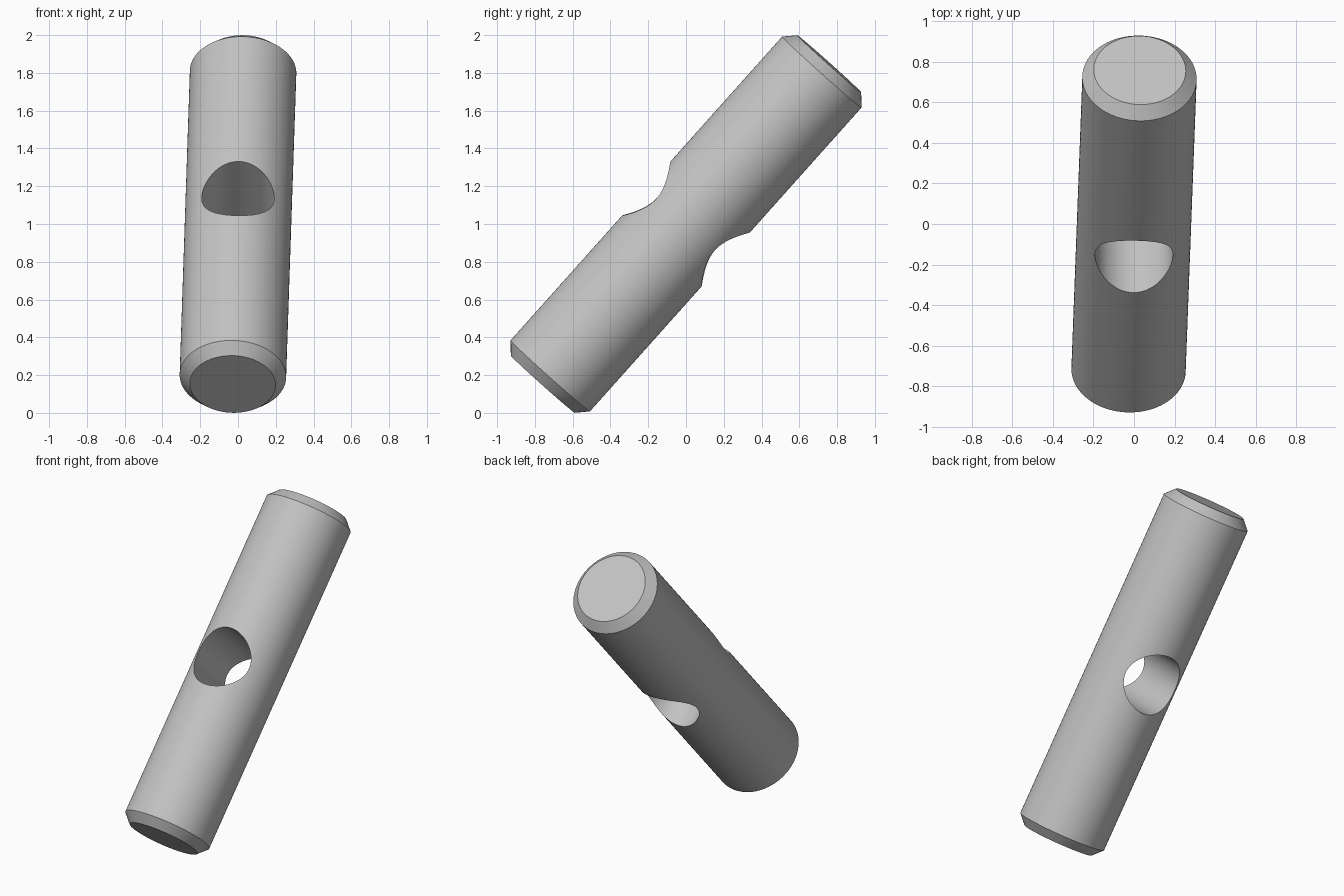
import bpy
import bmesh
from mathutils import Matrix, Vector

cube = bpy.data.objects.get("Cube")
if cube:
    bpy.data.objects.remove(cube, do_unlink=True)

SEGMENTS = 96
CENTER = Vector((0, 0, 1))
# Pin axis leans back; the cross hole runs square to it
AXIS = Vector((0.025, 0.666, 0.745)).normalized()
HOLE_AXIS = AXIS.cross(Vector((1, 0, 0))).normalized()
SIDE = HOLE_AXIS.cross(AXIS)

grey = bpy.data.materials.new("light_grey")
grey.use_nodes = True
colour = (0.55, 0.55, 0.55, 1)
grey.diffuse_color = colour
grey.node_tree.nodes["Principled BSDF"].inputs["Base Color"].default_value = colour


def lathe(name, profile, x_dir, y_dir, z_dir):
    """Capped round solid from (radius, height) rings, placed on the given axes."""
    bm = bmesh.new()
    rings = []
    for radius, height in profile:
        ring = bmesh.ops.create_circle(bm, segments=SEGMENTS, radius=radius,
                                       matrix=Matrix.Translation((0, 0, height)))
        rings.append(ring["verts"])
    for low, high in zip(rings, rings[1:]):
        for i in range(SEGMENTS):
            j = (i + 1) % SEGMENTS
            bm.faces.new((low[i], low[j], high[j], high[i]))
    bm.faces.new(rings[0])
    bm.faces.new(rings[-1])
    bmesh.ops.recalc_face_normals(bm, faces=bm.faces)
    frame = Matrix((x_dir, y_dir, z_dir)).transposed().to_4x4()
    bm.transform(Matrix.Translation(CENTER) @ frame)
    mesh = bpy.data.meshes.new(name)
    bm.to_mesh(mesh)
    bm.free()
    mesh.materials.append(grey)
    obj = bpy.data.objects.new(name, mesh)
    bpy.context.collection.objects.link(obj)
    return obj


# Pin with chamfered ends
pin = lathe("pin", [(0.227, -1.138), (0.282, -1.079), (0.282, 1.079), (0.227, 1.138)],
            SIDE, HOLE_AXIS, AXIS)

# Cross hole through the middle
cutter = lathe("hole_cutter", [(0.192, -0.5), (0.192, 0.5)],
               AXIS, SIDE, HOLE_AXIS)
cut = pin.modifiers.new("cross_hole", "BOOLEAN")
cut.operation = "DIFFERENCE"
cut.solver = "EXACT"
cut.object = cutter

bpy.ops.object.select_all(action="DESELECT")
bpy.context.view_layer.objects.active = pin
pin.select_set(True)
bpy.ops.object.modifier_apply(modifier=cut.name)
bpy.data.objects.remove(cutter, do_unlink=True)
bpy.ops.object.shade_smooth_by_angle(angle=0.5)
